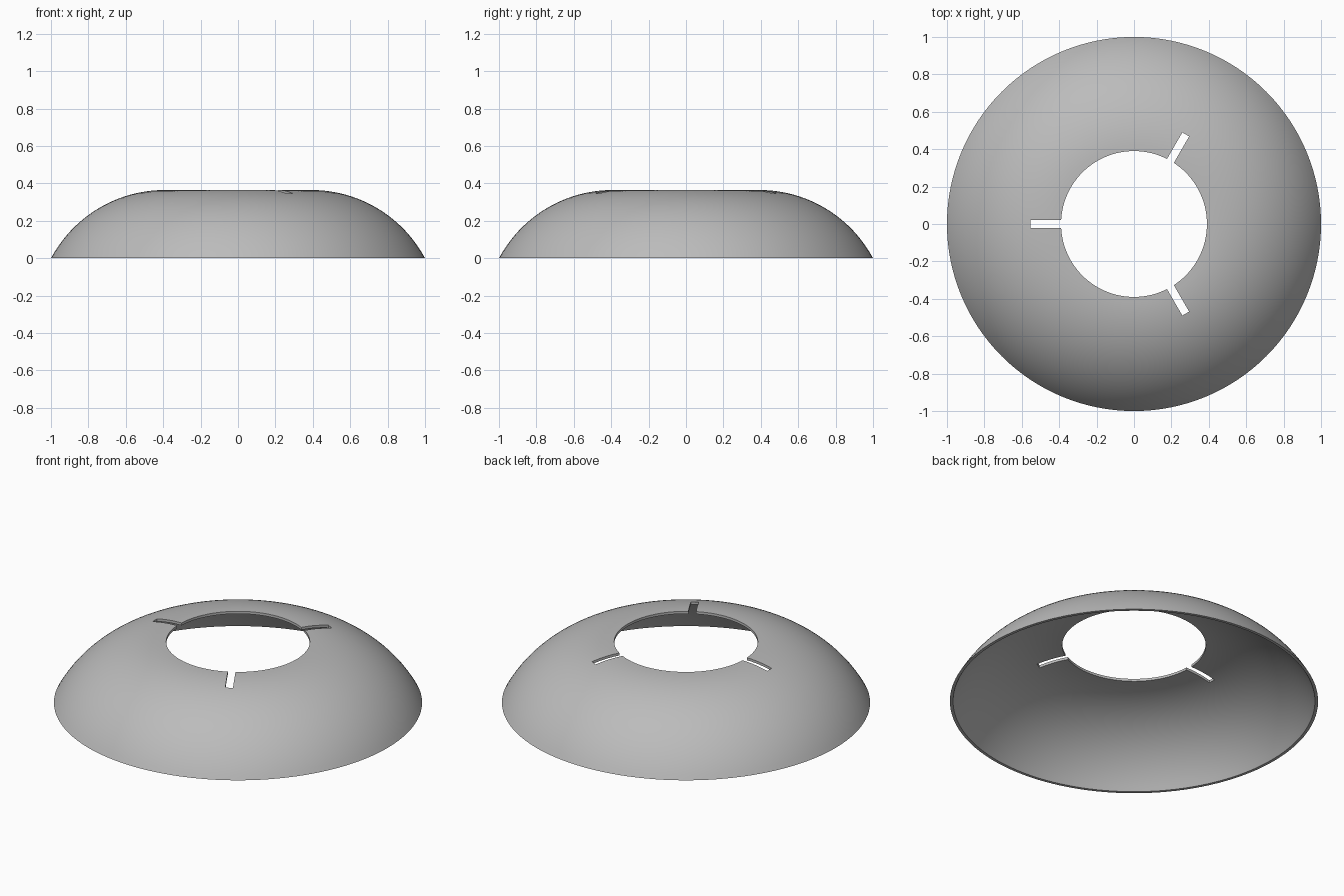
import bpy, bmesh, math
from mathutils import Matrix, Vector

if "Cube" in bpy.data.objects:
    bpy.data.objects.remove(bpy.data.objects["Cube"])

HOLE, RIM, HEIGHT, THICK = 0.39, 1.0, 0.365, 0.015
SLOT_END, SLOT_WIDTH = 0.553, 0.042
SEGMENTS, STEPS = 128, 24

grey = bpy.data.materials.new("plain grey")
grey.use_nodes = True
colour = (0.5, 0.5, 0.5, 1)
grey.diffuse_color = colour
grey.node_tree.nodes["Principled BSDF"].inputs["Base Color"].default_value = colour


def make_object(name, bm):
    bmesh.ops.recalc_face_normals(bm, faces=bm.faces)
    mesh = bpy.data.meshes.new(name)
    bm.to_mesh(mesh)
    bm.free()
    mesh.materials.append(grey)
    obj = bpy.data.objects.new(name, mesh)
    bpy.context.collection.objects.link(obj)
    return obj


# Arc that is level at the hole and falls to the outer rim
span = RIM - HOLE
radius = (span ** 2 + HEIGHT ** 2) / (2 * HEIGHT)
drop = radius - HEIGHT


def arc(r):
    end = math.acos(drop / r)
    return [Vector((HOLE + r * math.sin(end * i / STEPS), 0,
                    r * math.cos(end * i / STEPS) - drop)) for i in range(STEPS + 1)]


# Domed shell: closed profile of outer and inner arcs, spun round z
bm = bmesh.new()
points = arc(radius) + arc(radius - THICK)[::-1]
verts = [bm.verts.new(p) for p in points]
edges = [bm.edges.new((v, verts[i - 1])) for i, v in enumerate(verts)]
bmesh.ops.spin(bm, geom=verts + edges, axis=(0, 0, 1), cent=(0, 0, 0),
               angle=math.tau, steps=SEGMENTS, use_merge=True)
bmesh.ops.remove_doubles(bm, verts=bm.verts, dist=1e-5)
shell = make_object("domed_ring_shell", bm)

# Three radial slots running out from the hole
bm = bmesh.new()
start = HOLE - 0.1
for turn in (60, 180, 300):
    matrix = (Matrix.Rotation(math.radians(turn), 4, "Z")
              @ Matrix.Translation(((start + SLOT_END) / 2, 0, HEIGHT))
              @ Matrix.Diagonal((SLOT_END - start, SLOT_WIDTH, 0.3, 1)))
    bmesh.ops.create_cube(bm, size=1, matrix=matrix)
cutter = make_object("slot_cutter", bm)
cutter.hide_render = True

bpy.ops.object.select_all(action="DESELECT")
shell.select_set(True)
bpy.context.view_layer.objects.active = shell
cut = shell.modifiers.new("slots", "BOOLEAN")
cut.operation, cut.solver, cut.object = "DIFFERENCE", "EXACT", cutter
bpy.ops.object.modifier_apply(modifier=cut.name)
bpy.data.objects.remove(cutter)
bpy.ops.object.shade_smooth_by_angle(angle=math.radians(30))
